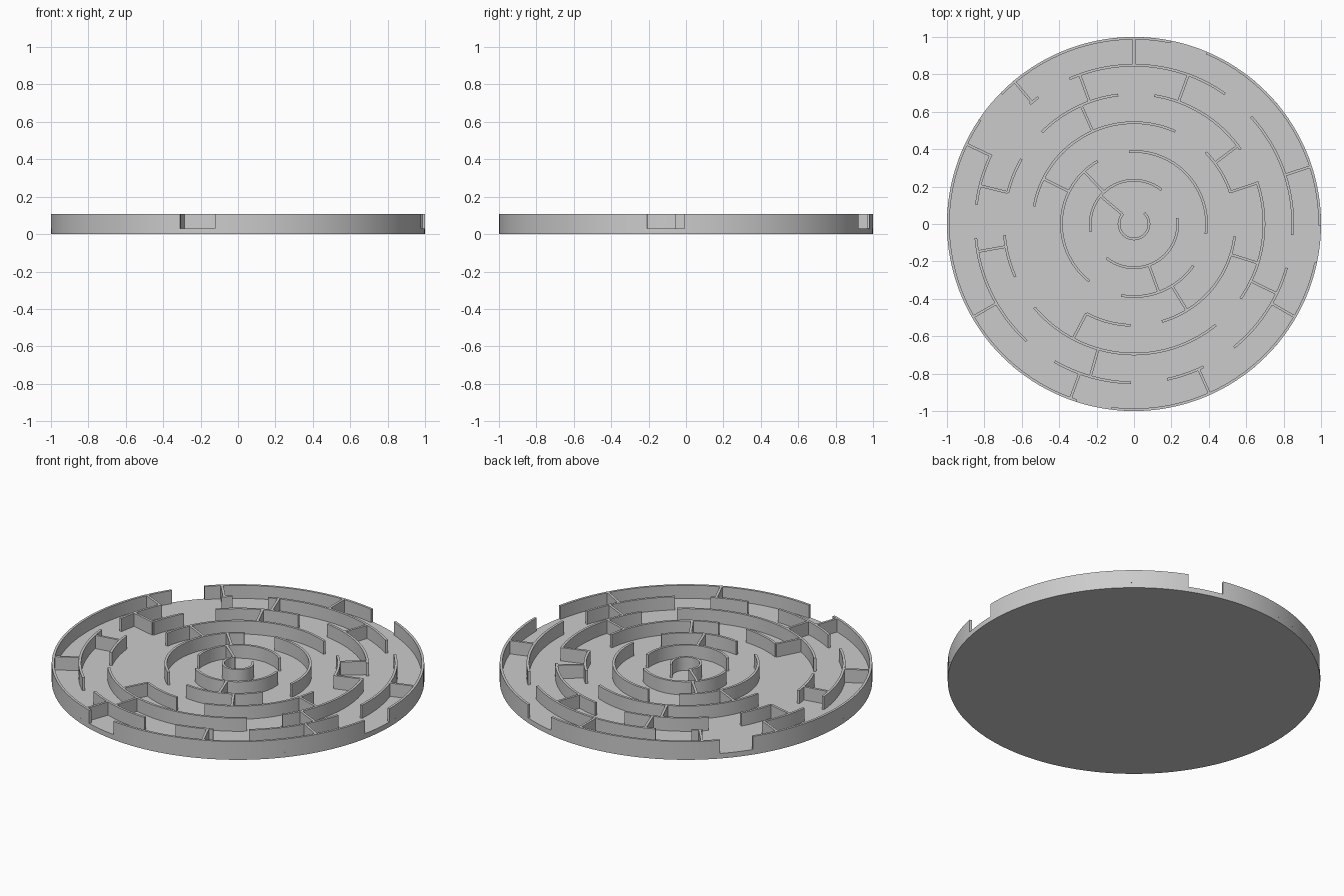
import bpy, bmesh
from math import radians, cos, sin, ceil

if "Cube" in bpy.data.objects:
    bpy.data.objects.remove(bpy.data.objects["Cube"], do_unlink=True)

FLOOR, TOP, THICK = 0.03, 0.108, 0.014
RADII = [0.08, 0.234, 0.388, 0.542, 0.695, 0.849, 0.993]

grey = bpy.data.materials.new("light grey")
grey.use_nodes = True
grey.diffuse_color = (0.6, 0.6, 0.6, 1)
grey.node_tree.nodes["Principled BSDF"].inputs["Base Color"].default_value = (0.6, 0.6, 0.6, 1)


def finish(name, bm):
    bmesh.ops.recalc_face_normals(bm, faces=bm.faces)
    mesh = bpy.data.meshes.new(name)
    bm.to_mesh(mesh)
    bm.free()
    obj = bpy.data.objects.new(name, mesh)
    bpy.context.collection.objects.link(obj)
    mesh.materials.append(grey)
    bpy.ops.object.select_all(action='DESELECT')
    obj.select_set(True)
    bpy.context.view_layer.objects.active = obj
    bpy.ops.object.shade_smooth_by_angle(angle=radians(30))


def sweep(bm, sections):
    """Skin a row of four-cornered sections and cap both ends."""
    rows = [[bm.verts.new(p) for p in s] for s in sections]
    for a, b in zip(rows, rows[1:]):
        for i in range(4):
            j = (i + 1) % 4
            bm.faces.new((a[i], a[j], b[j], b[i]))
    bm.faces.new(rows[0])
    bm.faces.new(rows[-1])


def arc_wall(bm, radius, start, end):
    n = max(2, ceil((end - start) / 2.5))
    r0, r1 = radius - THICK / 2, radius + THICK / 2
    sections = []
    for k in range(n + 1):
        a = radians(start + (end - start) * k / n)
        sections.append([(r * cos(a), r * sin(a), z) for r, z in
                         ((r0, FLOOR), (r1, FLOOR), (r1, TOP), (r0, TOP))])
    sweep(bm, sections)


def spoke_wall(bm, inner, outer, angle):
    c, s, h = cos(radians(angle)), sin(radians(angle)), THICK / 2
    sweep(bm, [[(r * c - t * s, r * s + t * c, z) for t, z in
                ((-h, FLOOR), (h, FLOOR), (h, TOP), (-h, TOP))] for r in (inner, outer)])


# Round base plate
bm = bmesh.new()
bmesh.ops.create_cone(bm, cap_ends=True, segments=144, radius1=1, radius2=1, depth=FLOOR)
bmesh.ops.translate(bm, verts=bm.verts, vec=(0, 0, FLOOR / 2))
finish("base_plate", bm)

# Curved walls of each ring, as start and end angles
arcs = [
    [(137, 407)],
    [(51, 190), (231, 368)],
    [(-8, 94), (120, 232), (260, 325)],
    [(66, 170), (18, 45), (-74, -7), (242, 268)],
    [(97, 135), (35, 81), (-35, 19), (150, 166), (185, 204), (220, 309)],
    [(55, 114), (-4, 42.5), (-51, -16), (-78, -64), (240, 269),
     (185, 227.5), (154, 173), (127, 131)],
    [(-0.5, 67), (78.6, 135.5), (146, 252), (263, 348)],
]
for i, (radius, spans) in enumerate(zip(RADII, arcs)):
    bm = bmesh.new()
    for start, end in spans:
        arc_wall(bm, radius, start, end)
    finish(f"ring_wall_{i + 1}", bm)

# Straight walls joining each ring to the next
spokes = [
    [140],
    [133.5, -70],
    [153.4, -58.5],
    [37, 18.4, -17.5, 242, 114],
    [110, 70, 166, 190, -26, 254],
    [90, 130, 154.5, 210, 250, -66, -30, 18],
]
for i, angles in enumerate(spokes):
    bm = bmesh.new()
    for angle in angles:
        spoke_wall(bm, RADII[i], RADII[i + 1], angle)
    finish(f"spoke_walls_{i + 1}", bm)
